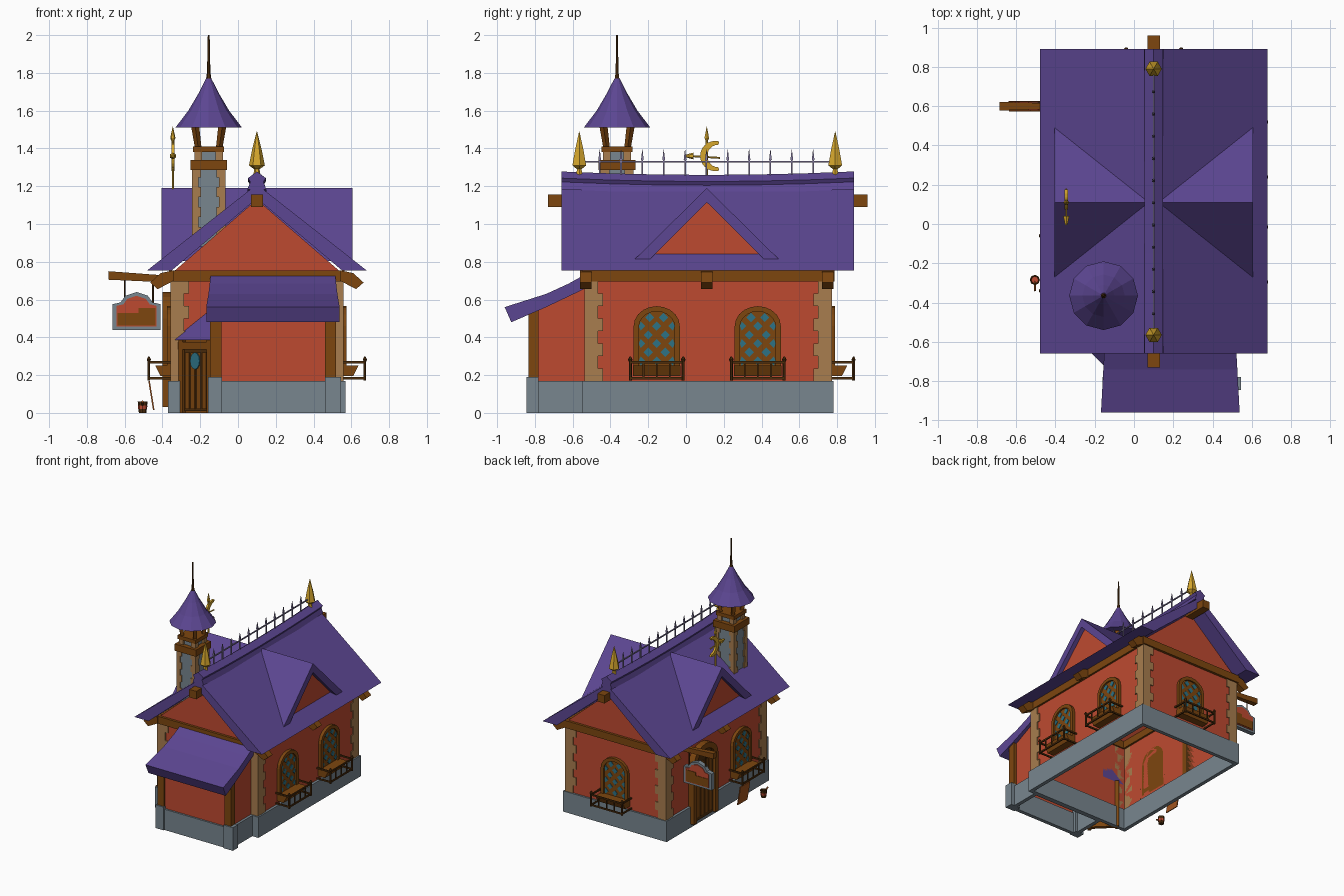
import bpy, bmesh, math
from mathutils import Matrix, Vector

cube = bpy.data.objects.get("Cube")
if cube:
    bpy.data.objects.remove(cube, do_unlink=True)


def material(name, hexa):
    rgb = [int(hexa[i:i + 2], 16) / 255 for i in (0, 2, 4)]
    col = [c / 12.92 if c < 0.04 else ((c + 0.055) / 1.055) ** 2.4 for c in rgb] + [1]
    m = bpy.data.materials.new(name)
    m.use_nodes = True
    m.diffuse_color = col
    m.node_tree.nodes["Principled BSDF"].inputs["Base Color"].default_value = col
    return m


PURPLE = material("purple roof", "5c4692")
RED = material("red plaster", "be4a30")
WOOD = material("brown wood", "7d460f")
DARK = material("dark wood", "4d2d0c")
TAN = material("tan stone", "a87d4e")
STONE = material("grey stone", "78868f")
GOLD = material("gold", "d6a72d")
GLASS = material("teal glass", "2d7285")
RUST = material("light wood", "a0541e")
IRON = material("lilac iron", "81789c")


# Part shapes: each returns (vertices, faces)
def prism(pts, axis, a, b):
    put = {"x": lambda p, t: (t, *p), "y": lambda p, t: (p[0], t, p[1]), "z": lambda p, t: (*p, t)}[axis]
    n = len(pts)
    faces = [list(range(n)), list(range(n, 2 * n))]
    faces += [[i, (i + 1) % n, n + (i + 1) % n, n + i] for i in range(n)]
    return [put(p, a) for p in pts] + [put(p, b) for p in pts], faces


def box(x0, x1, y0, y1, z0, z1):
    return prism([(x0, y0), (x1, y0), (x1, y1), (x0, y1)], "z", z0, z1)


def loft(rings):
    n = len(rings[0])
    faces = [list(range(n)), [len(rings) * n - n + i for i in range(n)]]
    for k in range(len(rings) - 1):
        faces += [[k * n + i, k * n + (i + 1) % n, k * n + n + (i + 1) % n, k * n + n + i] for i in range(n)]
    return [p for r in rings for p in r], faces


def lathe(profile, n, cx, cy):
    return loft([[(cx + r * math.cos(math.tau * i / n), cy + r * math.sin(math.tau * i / n), z)
                  for i in range(n)] for r, z in profile])


def rod(p, q, r, r2=None, n=6):
    p, q = Vector(p), Vector(q)
    rot = (q - p).to_track_quat("Z", "Y")
    ring = [Vector((math.cos(math.tau * (i + .5) / n), math.sin(math.tau * (i + .5) / n), 0)) for i in range(n)]
    return loft([[p + rot @ (v * r) for v in ring], [q + rot @ (v * (r if r2 is None else r2)) for v in ring]])


def build(name, mat, *parts, at=None, open_bottom=False):
    bm = bmesh.new()
    for verts, faces in parts:
        vs = [bm.verts.new(v) for v in verts]
        for f in faces:
            bm.faces.new([vs[i] for i in f])
    bmesh.ops.recalc_face_normals(bm, faces=bm.faces)
    if open_bottom:
        low = [f for f in bm.faces if f.normal.z < -.9]
        bmesh.ops.delete(bm, geom=low, context="FACES")
    if at:
        bm.transform(at)
    me = bpy.data.meshes.new(name)
    bm.to_mesh(me)
    bm.free()
    me.materials.append(mat)
    ob = bpy.data.objects.new(name, me)
    bpy.context.collection.objects.link(ob)
    return ob


def ring(x0, x1, y0, y1, z0, z1, t):
    return [box(x0, x1, y0, y0 + t, z0, z1), box(x0, x1, y1 - t, y1, z0, z1),
            box(x0, x0 + t, y0 + t, y1 - t, z0, z1), box(x1 - t, x1, y0 + t, y1 - t, z0, z1)]


def facing(x, y, deg):
    # local -y is the outward side
    return Matrix.Translation((x, y, 0)) @ Matrix.Rotation(math.radians(deg), 4, "Z")


def arch(w, z0, spring, rise):
    return [(-w, z0)] + [(-w * math.cos(math.pi * i / 10), spring + rise * math.sin(math.pi * i / 10))
                         for i in range(11)] + [(w, z0)]


CX, CY = .10, .11
# Main house
build("house_walls", RED, prism([(-.35, .02), (-.35, .74), (CX, 1.13), (.55, .74), (.55, .02)], "y", -.53, .765),
      open_bottom=True)
build("stone_base", STONE, *ring(-.37, .57, -.55, .78, 0, .17, .03))
build("wall_plate", WOOD, *ring(-.365, .565, -.55, .785, .695, .755, .03))
quoins = []
for sx, x in ((-1, -.35), (1, .55)):
    for sy, y in ((-1, -.53), (1, .765)):
        for i in range(8):
            a, b = (.09, .065) if i % 2 else (.065, .09)
            z, e = .17 + i * .066, .008
            xs, ys = sorted((x + sx * e, x - sx * a)), sorted((y, y + sy * e))
            quoins.append(box(*xs, *ys, z, z + .066))
            xs, ys = sorted((x, x + sx * e)), sorted((y, y - sy * b))
            quoins.append(box(*xs, *ys, z, z + .066))
build("corner_quoins", TAN, *quoins)

# Main roof, ridge cap and timber ends
build("main_roof", PURPLE, prism([(-.48, .755), (CX, 1.21), (.68, .755), (.55, .755), (CX, 1.135), (-.35, .755)],
                                 "y", -.66, .89))
cap = [(-.05, -.08), (-.035, -.04), (-.047, -.02), (0, .015), (.047, -.02), (.035, -.04), (.05, -.08)]
build("ridge_cap", PURPLE, loft([[(CX + u, y, 1.245 + .018 * abs((y - CY) / .775) ** 2 + v) for u, v in cap]
                                 for y in (-.66, -.4, -.15, .11, .37, .63, .89)]))
build("ridge_beam_ends", WOOD, box(.068, .132, -.73, -.5, 1.09, 1.155), box(.068, .132, .74, .96, 1.09, 1.155))
tails = []
for s in (-1, 1):
    for y in (-.53, CY, .75):
        pts = [(CX + s * u, z) for u, z in ((.44, .70), (.44, .755), (.51, .74), (.565, .69), (.525, .655))]
        tails.append(prism(pts, "y", y - .03, y + .03))
build("rafter_tails", WOOD, *tails)

# Dormers on both slopes
for s, side in ((-1, "right"), (1, "left")):
    build(side + "_dormer_roof", PURPLE,
          prism([(CY - .39, .805), (CY, 1.19), (CY + .39, .805), (CY + .31, .805), (CY, 1.115), (CY - .31, .805)],
                "x", CX + s * .01, CX + s * .505))
    build(side + "_dormer_gable", RED,
          prism([(CY - .3, .82), (CY, 1.13), (CY + .3, .82)], "x", CX + s * .3, CX + s * .47))

# Ridge fence with finials
build("ridge_fence", IRON, rod((CX, -.56, 1.33), (CX, .79, 1.33), .006, n=4),
      *[rod((CX, -.457 + i * .113, 1.24), (CX, -.457 + i * .113, 1.35), .006, n=4) for i in range(11)],
      *[rod((CX, -.457 + i * .113, 1.34), (CX, -.457 + i * .113, 1.395), .01, .001, n=4) for i in range(11)])
build("ridge_finials", GOLD, *[lathe([(.022, 1.24), (.014, 1.29), (.042, 1.31), (.026, 1.39), (.001, 1.49)], 6, CX, y)
                               for y in (-.565, .79)])

# Chimney tower
TX, TY = -.155, -.365
build("tower_shaft", STONE, box(TX - .08, TX + .08, TY - .08, TY + .08, .88, 1.3),
      box(TX - .06, TX + .06, TY - .06, TY + .06, 1.3, 1.39))
strips = []
for sx in (-1, 1):
    for sy in (-1, 1):
        for i in range(8):
            w = .048 if i % 2 else .034
            x, y = TX + sx * .088, TY + sy * .088
            strips.append(box(*sorted((x, x - sx * w)), *sorted((y, y - sy * w)), .88 + i * .0525, .9325 + i * .0525))
        x, y = TX + sx * .075, TY + sy * .075
        strips.append(box(*sorted((x, x - sx * .04)), *sorted((y, y - sy * .04)), 1.3, 1.39))
build("tower_quoins", TAN, *strips)
build("tower_bands", WOOD, box(TX - .097, TX + .097, TY - .097, TY + .097, 1.285, 1.34),
      box(TX - .082, TX + .082, TY - .082, TY + .082, 1.38, 1.41))
build("tower_struts", WOOD, *[rod((TX + sx * .055, TY + sy * .055, 1.4), (TX + sx * .075, TY + sy * .075, 1.54),
                                  .017, .022, 4) for sx in (-1, 1) for sy in (-1, 1)])
build("tower_roof", PURPLE, lathe([(.175, 1.512), (.108, 1.6), (.055, 1.69), (.014, 1.77)], 12, TX, TY))
build("tower_spike", DARK, lathe([(.016, 1.755), (.011, 1.79), (.009, 1.8), (.005, 2)], 6, TX, TY))

# Moon weathervane
moon = [(.155 + .08 * math.cos(math.radians(a)), 1.36 + .08 * math.sin(math.radians(a))) for a in range(75, 286, 15)]
moon += [(.172 + .06 * math.cos(math.radians(a)), 1.36 + .06 * math.sin(math.radians(a))) for a in range(270, 89, -15)]
VX = -.345
build("weathervane", GOLD, prism(moon, "x", VX - .008, VX + .008), rod((VX, CY, 1.17), (VX, CY, 1.45), .006),
      lathe([(.003, 1.43), (.014, 1.455), (.001, 1.515)], 6, VX, CY), rod((VX, .02, 1.36), (VX, .18, 1.35), .005),
      rod((VX, .04, 1.36), (VX, -.005, 1.36), .018, .006))

# Front annex with lean-to roof
build("annex_walls", RED, prism([(-.82, .02), (-.82, .54), (-.53, .68), (-.53, .02)], "x", -.115, .495),
      open_bottom=True)
build("annex_base", STONE, *ring(-.13, .515, -.835, -.53, 0, .17, .03),
      box(-.16, -.085, -.845, -.78, 0, .19), box(.46, .545, -.845, -.78, 0, .19))
build("annex_posts", WOOD, *[box(x, x + .06, -.835, -.78, .18, .57) for x in (-.148, .46)])
roof = build("annex_roof", PURPLE, prism([(-.53, .735), (-.62, .685), (-.74, .63), (-.96, .56), (-.925, .48),
                                          (-.74, .56), (-.53, .66)], "x", -.145, .515))
for v in roof.data.vertices:
    v.co.x = .185 + (v.co.x - .185) * (1 + .07 * (-.53 - v.co.y) / .43)

# Corner porch roof and diagonal door
hood = [(-.345, -.53, .385), (-.14, -.735, .385), (-.14, -.53, .55), (-.14, -.53, .385)]
build("porch_roof", PURPLE, (hood, [[0, 1, 2], [0, 3, 1], [0, 2, 3], [1, 3, 2]]))
D = facing(-.215, -.615, -45)
build("porch_wall", WOOD, box(-.12, .12, 0, .03, 0, .39), at=D)
build("porch_frame", WOOD, *[box(x, x + .03, -.02, 0, 0, .39) for x in (-.12, .09)],
      box(-.12, .12, -.025, 0, .335, .375), at=D)
build("porch_door", DARK, box(-.09, .09, -.008, 0, .01, .335), at=D)
build("porch_door_planks", WOOD, *[box(x, x + .03, -.014, -.008, .02, .32) for x in (-.08, -.037, .006, .05)], at=D)
build("porch_door_window", GLASS, prism([(.035 * math.cos(a * math.pi / 6), .275 + .045 * math.sin(a * math.pi / 6))
                                         for a in range(12)], "y", -.02, -.008), at=D)

# Arched windows with planter balconies
outer, inner = arch(.122, .2, .46, .105), arch(.095, .2, .455, .082)
for name, M in (("left_front", facing(.55, -.155, 90)), ("left_back", facing(.55, .38, 90)),
                ("back", facing(CX, .765, 180)), ("right", facing(-.35, -.2, -90))):
    build(name + "_window_frame", WOOD, prism(outer + inner[::-1], "y", -.025, 0), at=M)
    build(name + "_window_lattice", WOOD, prism(inner, "y", -.012, 0), at=M)
    panes = []
    for r in range(6):
        for u in ((-.045, .045) if r % 2 else (-.085, 0, .085)):
            z, h = .275 + r * .046, .024
            if r == 5:
                u *= .8
            if abs(u) < .08 or r < 5:
                lo, hi = max(u - h, -.095), min(u + h, .095)
                panes.append(prism([(lo, z), (u, z - h), (hi, z), (u, z + h)], "y", -.016, -.012))
    build(name + "_window_panes", GLASS, *panes, at=M)
    build(name + "_planter", WOOD, prism([(0, .195), (-.06, .195), (-.088, .25), (0, .25)], "x", -.125, .125), at=M)
    rails = []
    for z in (.178, .262):
        rails += [box(-.145, .145, -.127, -.117, z, z + .012)]
        rails += [box(s * .14 - .005, s * .14 + .005, -.12, 0, z, z + .012) for s in (-1, 1)]
    rails += [box(u - .004, u + .004, -.126, -.118, .18, .265) for u in (-.07, 0, .07)]
    rails += [lathe([(.008, .172), (.008, .272), (.013, .282), (.004, .298)], 6, s * .14, -.122) for s in (-1, 1)]
    build(name + "_railing", DARK, *rails, at=M)

# Arched side door
M = facing(-.35, .31, -90)
build("side_door_frame", WOOD, prism(arch(.16, .03, .5, .14) + arch(.12, .03, .49, .105)[::-1], "y", -.05, 0), at=M)
build("side_door", DARK, prism(arch(.12, .03, .49, .105), "y", -.028, 0), at=M)
build("side_door_planks", WOOD, *[box(u - .017, u + .017, -.033, -.028, .06, .5) for u in (-.08, -.027, .027, .08)], at=M)

# Hanging sign
SX = -.537
board = [(-.128, .44), (-.128, .575), (-.085, .585), (-.06, .62), (0, .64), (.06, .62), (.085, .585),
         (.128, .575), (.128, .44)]


def shrink(k):
    return [(SX + u * k, .53 + (z - .53) * k) for u, z in board]


build("sign_frame", STONE, prism(shrink(1), "y", .582, .618))
build("sign_panel", RED, prism(shrink(.82), "y", .577, .623))
build("sign_plank", WOOD, box(SX - .1, SX + .1, .573, .627, .462, .53), box(SX + .01, SX + .1, .573, .627, .53, .555))
build("sign_beam", WOOD, loft([[(x, .6 - w, z0), (x, .6 + w, z0), (x, .6 + w, z1), (x, .6 - w, z1)]
                               for x, w, z0, z1 in ((-.685, .022, .705, .75), (-.35, .013, .69, .725))]))
build("sign_hangers", DARK, *[rod((x, .6, .57), (x, .6, .715), .005) for x in (-.6, -.45)])

# Leaning board and bucket by the side wall
build("leaning_board", RUST, prism([(-.475, .17), (-.467, .17), (-.442, .015), (-.45, .015)], "y", -.155, -.03))
build("bucket", DARK, lathe([(.02, 0), (.026, .06), (.02, .06), (.016, .02)], 8, -.505, -.285))
build("bucket_band", RED, lathe([(.0235, .02), (.0255, .04)], 8, -.505, -.285))
build("bucket_ladle", RUST, rod((-.505, -.285, .03), (-.505, -.34, .06), .006))
